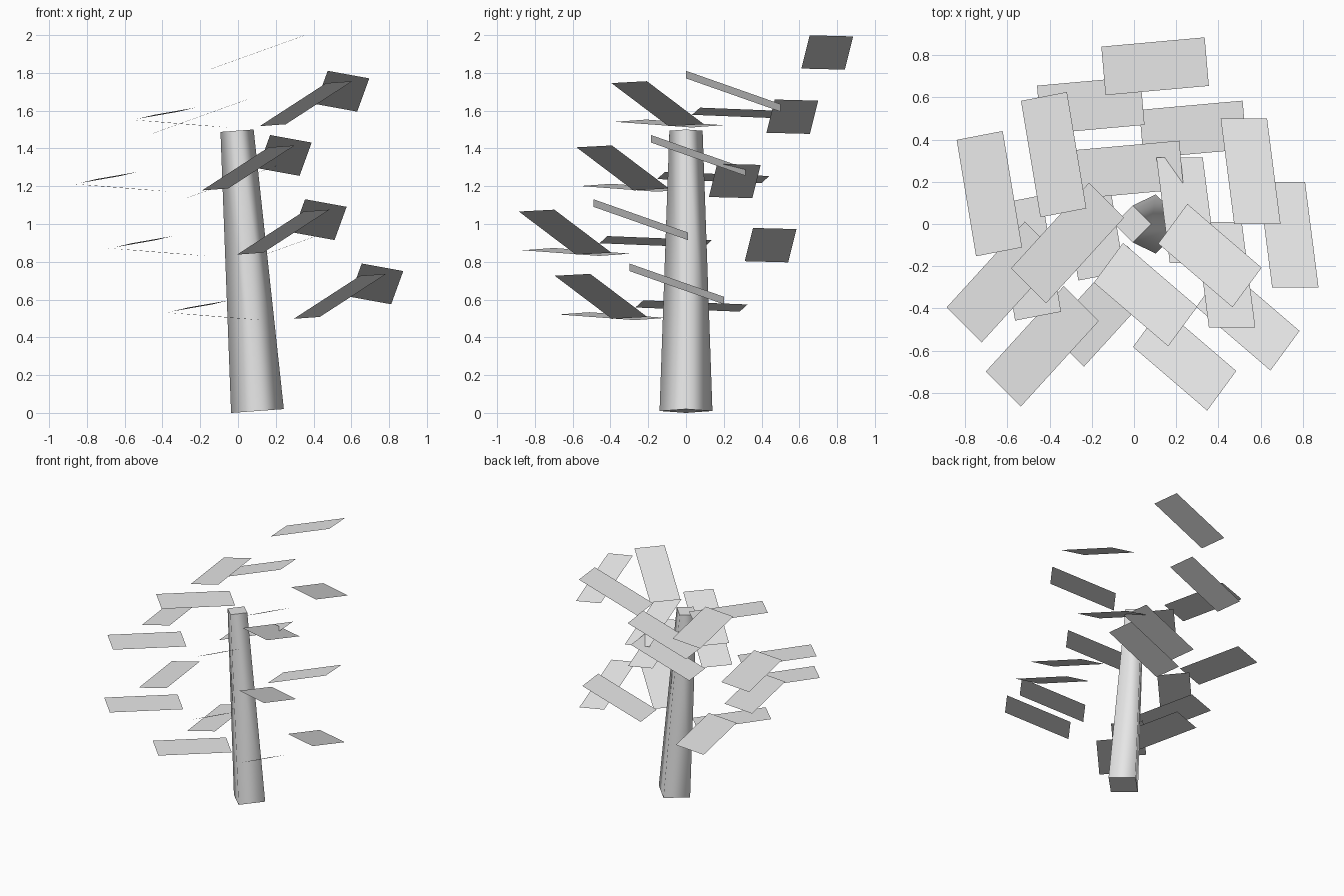
import bpy
import bmesh
import math
from mathutils import Vector

cube = bpy.data.objects.get("Cube")
if cube:
    bpy.data.objects.remove(cube, do_unlink=True)


def make_material(name, colour):
    mat = bpy.data.materials.new(name)
    mat.use_nodes = True
    mat.diffuse_color = colour
    mat.node_tree.nodes["Principled BSDF"].inputs["Base Color"].default_value = colour
    return mat


grey = make_material("light grey", (0.8, 0.8, 0.8, 1))


def add_object(name, mesh, location):
    obj = bpy.data.objects.new(name, mesh)
    obj.location = location
    bpy.context.collection.objects.link(obj)
    return obj


def leaf_mesh(name, along, across):
    """Flat rectangular leaf from its half length and half width vectors."""
    along, across = Vector(along), Vector(across)
    bm = bmesh.new()
    corners = [-along - across, along - across, along + across, -along + across]
    face = bm.faces.new([bm.verts.new(c) for c in corners])
    face.normal_update()
    if face.normal.z < 0:
        face.normal_flip()
    mesh = bpy.data.meshes.new(name)
    bm.to_mesh(mesh)
    bm.free()
    mesh.materials.append(grey)
    return mesh


# Trunk: leaning, tapered four-sided post with softened sides and flat caps
bottom, top = Vector((0.103, 0, 0.01)), Vector((-0.005, 0, 1.494))
axis = top - bottom
bpy.ops.mesh.primitive_cone_add(
    vertices=4, radius1=0.14, radius2=0.088, depth=axis.length,
    location=(bottom + top) / 2, rotation=(0, math.atan2(axis.x, axis.z), 0))
trunk = bpy.context.object
trunk.name = "trunk"
trunk.data.materials.append(grey)
for poly in trunk.data.polygons:
    poly.use_smooth = abs(poly.normal.z) < 0.5

# Leaves of one whorl: centre, half length, half width
leaves = {
    "back_leaf": ((0.10, 0.748, 1.908), (0.245, 0.022, 0.088), (-0.01, 0.115, -0.003)),
    "left_leaf": ((0.553, 0.25, 1.703), (0.032, -0.25, 0.088), (0.11, 0, -0.02)),
    "front_left_leaf": ((0.36, -0.15, 1.637), (0.176, -0.151, 0.114), (0.069, 0.094, 0.005)),
    "front_right_leaf": ((-0.315, -0.09, 1.532), (-0.185, -0.203, 0.015), (-0.083, 0.083, 0.006)),
    "right_leaf": ((-0.381, 0.329, 1.586), (-0.046, 0.276, -0.011), (0.109, 0.021, 0.019)),
}

# The whorl repeats down the trunk at even heights, each shifted sideways
shifts = [(0, 0), (-0.305, -0.185), (-0.12, -0.49), (0.18, -0.30)]
for name, (centre, along, across) in leaves.items():
    mesh = leaf_mesh(name, along, across)
    for level, (dx, dy) in enumerate(shifts):
        offset = Vector((dx, dy, -0.34 * level))
        add_object(f"{name}_{level + 1}", mesh, Vector(centre) + offset)
